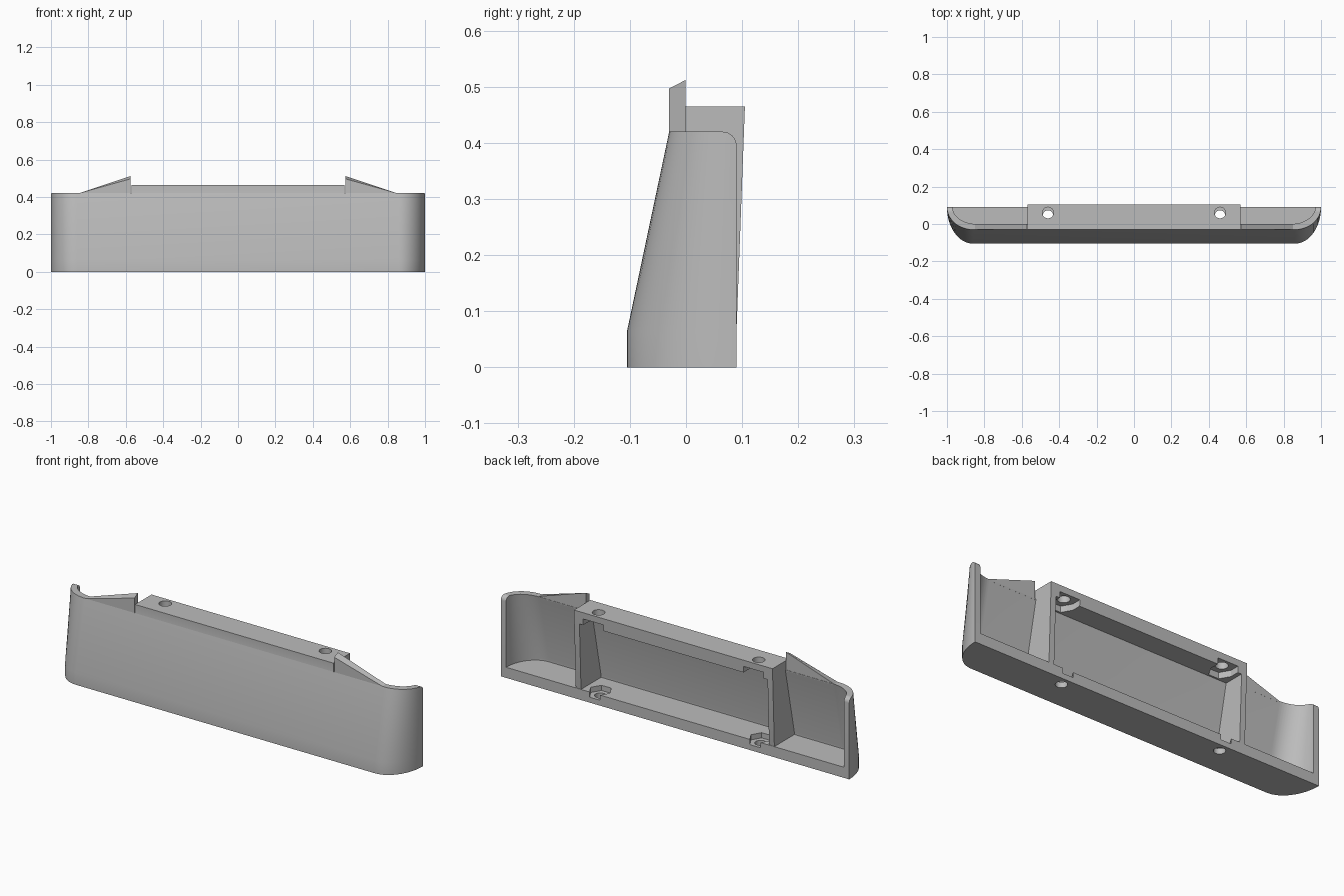
import bpy, bmesh, math
from mathutils import Vector

if "Cube" in bpy.data.objects:
    bpy.data.objects.remove(bpy.data.objects["Cube"], do_unlink=True)

grey = bpy.data.materials.new("plain grey")
grey.use_nodes = True
grey.diffuse_color = (0.5, 0.5, 0.5, 1)
grey.node_tree.nodes["Principled BSDF"].inputs["Base Color"].default_value = (0.5, 0.5, 0.5, 1)

BACK, FLOOR, STEP, RIM = 0.09, 0.055, 0.065, 0.42
BOX_X, BOX_TOP, WALL = 0.57, 0.465, 0.03
BOLT_X, BOLT_Y = 0.46, 0.055


def loft(name, rings):
    """Closed solid through rings of equal point count."""
    bm = bmesh.new()
    loops = [[bm.verts.new(p) for p in ring] for ring in rings]
    n = len(loops[0])
    for a, b in zip(loops, loops[1:]):
        for i in range(n):
            j = (i + 1) % n
            bm.faces.new((a[i], a[j], b[j], b[i]))
    bm.faces.new(loops[0])
    bm.faces.new(loops[-1])
    bmesh.ops.recalc_face_normals(bm, faces=bm.faces)
    mesh = bpy.data.meshes.new(name)
    bm.to_mesh(mesh)
    bm.free()
    mesh.materials.append(grey)
    obj = bpy.data.objects.new(name, mesh)
    bpy.context.collection.objects.link(obj)
    return obj


def prism_x(name, profile, x0, x1):
    return loft(name, [[(x, y, z) for y, z in profile] for x in (x0, x1)])


def block(name, x0, x1, y0, y1, z0, z1):
    return prism_x(name, [(y0, z0), (y1, z0), (y1, z1), (y0, z1)], x0, x1)


def post(name, x, y, r, z0, z1, sides):
    angles = [2 * math.pi * i / sides for i in range(sides)]
    return loft(name, [[(x + r * math.cos(a), y + r * math.sin(a), z) for a in angles]
                       for z in (z0, z1)])


def cut(obj, *cutters):
    for cutter in cutters:
        mod = obj.modifiers.new("cut", "BOOLEAN")
        mod.operation, mod.solver, mod.object = "DIFFERENCE", "EXACT", cutter
        bpy.context.view_layer.objects.active = obj
        bpy.ops.object.modifier_apply(modifier=mod.name)
        bpy.data.objects.remove(cutter, do_unlink=True)


def front_y(z):
    """Front face leans back above the step."""
    return -0.105 + 0.075 * max(0, z - STEP) / (RIM - STEP)


def plan(z, half, rx, inset, back):
    """Plan outline with elliptical front corners."""
    steps = 16
    ry = BACK - front_y(z) - inset
    right = []
    for i in range(steps + 1):
        a = math.pi / 2 * i / steps
        right.append((half - rx + rx * math.cos(a), BACK - ry * math.sin(a), z))
    if back > BACK:
        right.insert(0, (half, back, z))
    return right + [(-x, y, z) for x, y, z in reversed(right)]


# Curved outer shell, hollow from the back and top
shell = loft("outer_shell", [plan(z, 1.0, 0.14, 0, BACK) for z in (0, STEP, RIM)])
cavity = loft("cavity", [plan(z, 0.97, 0.13, WALL, 0.2) for z in (FLOOR, STEP, 0.5)])
r = 0.025
arc = [(BACK - r + r * math.sin(a), RIM - r + r * math.cos(a))
       for a in [math.pi / 2 * i / 8 for i in range(9)]]
corner = prism_x("corner", [(BACK - r, 0.5)] + arc + [(0.15, RIM - r), (0.15, 0.5)], -1.1, 1.1)
cut(shell, cavity, corner)

# Central box frame: two side walls and a thick top
profile = [(-0.09, 0.04), (0.085, 0.04), (BACK, STEP), (0.105, BOX_TOP),
           (-0.03, BOX_TOP), (-0.03, RIM), (-0.09, 0.1)]
frame = prism_x("centre_frame", profile, -BOX_X, BOX_X)
inner = BOX_X - WALL
cut(frame, block("opening", -inner, inner, -0.3, 0.3, 0, 0.4))

# Bolt holes and hexagonal nut pockets, upper pockets open to the back
for s in (-1, 1):
    x = s * BOLT_X
    cut(shell,
        post("hole", x, BOLT_Y - 0.01, 0.028, -0.1, 0.1, 24),
        post("pocket", x, BOLT_Y - 0.01, 0.056, 0.028, 0.1, 6))
    cut(frame,
        post("hole", x, BOLT_Y + 0.005, 0.03, 0.3, 0.6, 24),
        post("pocket", x, BOLT_Y, 0.058, 0.35, 0.432, 6),
        block("slot", x - 0.058, x + 0.058, BOLT_Y, 0.2, 0.35, 0.432))

# Tapered fins rising from the rim beside the frame
for side, s in (("left", 1), ("right", -1)):
    rings = []
    for x, zf, zb in ((BOX_X + 0.004, 0.497, 0.512), (0.85, RIM, RIM)):
        rings.append([(s * x, -0.03, RIM - 0.006), (s * x, -0.001, RIM - 0.006),
                      (s * x, -0.001, zb), (s * x, -0.03, zf)])
    loft(side + "_fin", rings)

for obj in (shell, frame):
    bpy.ops.object.select_all(action="DESELECT")
    obj.select_set(True)
    bpy.context.view_layer.objects.active = obj
    bpy.ops.object.shade_smooth_by_angle(angle=math.radians(30))
